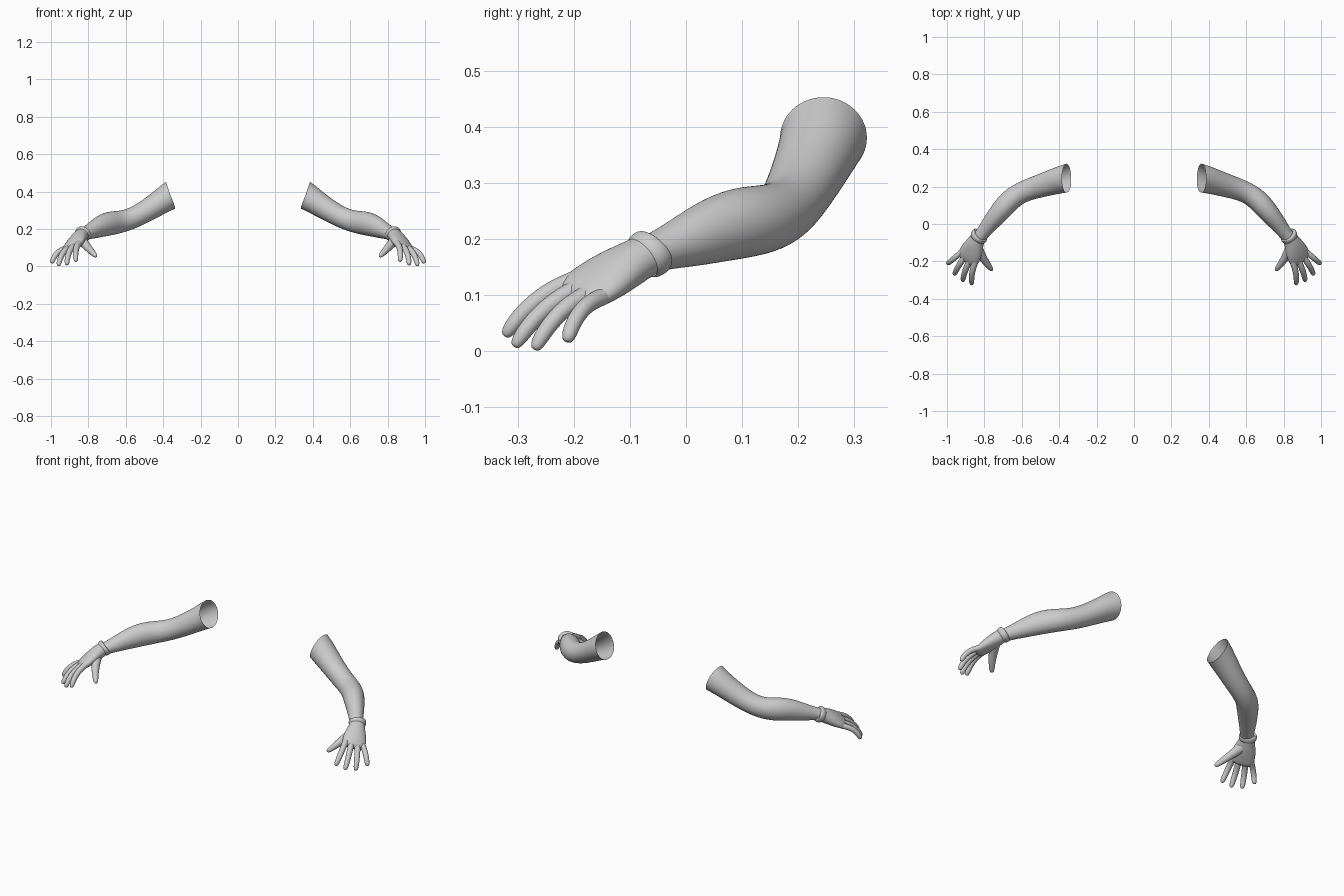
import bpy, bmesh, math
from mathutils import Vector

if "Cube" in bpy.data.objects:
    bpy.data.objects.remove(bpy.data.objects["Cube"])

grey = bpy.data.materials.new("plain_grey")
grey.diffuse_color = (0.6, 0.6, 0.6, 1)
grey.use_nodes = True
grey.node_tree.nodes["Principled BSDF"].inputs["Base Color"].default_value = grey.diffuse_color


def loft(name, rings, side=None, sides=14, cap=False, first=None):
    """Skin elliptical rings (x, y, z, half width, half height) and mirror them over x."""
    bm = bmesh.new()
    centres = [Vector(r[:3]) for r in rings]
    loops = []
    for i, r in enumerate(rings):
        t = (centres[min(i + 1, len(rings) - 1)] - centres[max(i - 1, 0)]).normalized()
        if i == 0 and first:
            t = Vector(first).normalized()
        s = Vector(side) if side else Vector((-t.y, t.x, 0))
        s = (s - t * s.dot(t)).normalized()
        u = s.cross(t).normalized()
        loops.append([bm.verts.new(centres[i] + s * (r[3] * math.cos(a)) + u * (r[4] * math.sin(a)))
                      for a in (2 * math.pi * k / sides for k in range(sides))])
    for a, b in zip(loops, loops[1:]):
        for k in range(sides):
            n = (k + 1) % sides
            bm.faces.new((a[k], a[n], b[n], b[k]))
    if cap:
        bm.faces.new(loops[-1])
    bmesh.ops.recalc_face_normals(bm, faces=bm.faces)
    # Make sure the skin faces away from its centre line
    f = bm.faces[sides * (len(rings) // 2 - 1)]
    c = (centres[len(rings) // 2 - 1] + centres[len(rings) // 2]) / 2
    if f.normal.dot(f.calc_center_median() - c) < 0:
        bmesh.ops.reverse_faces(bm, faces=bm.faces)
    for f in bm.faces:
        f.smooth = True
    me = bpy.data.meshes.new(name)
    bm.to_mesh(me)
    bm.free()
    me.materials.append(grey)
    ob = bpy.data.objects.new(name, me)
    bpy.context.collection.objects.link(ob)
    m = ob.modifiers.new("mirror", 'MIRROR')
    m.use_mirror_merge = False
    ob.modifiers.new("smooth", 'SUBSURF').levels = 2
    ob.modifiers["smooth"].render_levels = 2
    return ob


def digit(name, base, tip, r0, r1, bulge, side):
    """A bent, round-tipped finger."""
    base, tip = Vector(base), Vector(tip)
    rings = []
    for t, f in ((0, 1), (.25, 1), (.5, 1), (.72, 1), (.88, .97), (.97, .75), (1, .35)):
        p = base.lerp(tip, t) + Vector(bulge) * (4 * t * (1 - t))
        r = (r0 + (r1 - r0) * t) * f
        rings.append((*p, r, r))
    loft(name, rings, side, 10, True)


# Bare arm, open at the shoulder and running into the glove
loft("arm", [
    (.361, .245, .380, .080, .079),
    (.375, .241, .370, .077, .075),
    (.430, .226, .334, .071, .066),
    (.520, .198, .278, .062, .059),
    (.590, .175, .247, .058, .058),
    (.645, .143, .235, .059, .063),
    (.690, .098, .229, .060, .066),
    (.730, .050, .216, .054, .061),
    (.772, .000, .196, .046, .049),
    (.805, -.045, .180, .038, .037),
    (.835, -.080, .166, .035, .033),
], first=(.95, 0, -.32))

# Rolled glove hem around the wrist
across = (.80, .50, -.33)
loft("glove_hem", [
    (.835, -.078, .167, .034, .032),
    (.824, -.060, .178, .038, .035),
    (.822, -.056, .180, .045, .042),
    (.826, -.062, .176, .049, .045),
    (.833, -.073, .169, .048, .044),
    (.837, -.079, .165, .042, .038),
], across, 18, first=(.35, -.75, -.5))

# Palm and back of the hand
loft("hand", [
    (.829, -.067, .173, .041, .037),
    (.840, -.086, .163, .043, .038),
    (.853, -.112, .149, .053, .038),
    (.868, -.145, .130, .064, .034),
    (.882, -.173, .113, .066, .028),
    (.891, -.192, .100, .062, .022),
    (.896, -.204, .092, .048, .012),
], across, 18, True)

# Four fingers fanned from the knuckles
bend = (.010, -.008, .014)
knuckle = Vector((.884, -.172, .112))
step = Vector(across).normalized()
for name, off, tip, r in (
        ("index_finger", -.046, (.866, -.323, .026), .0185),
        ("middle_finger", -.016, (.915, -.306, .007), .0185),
        ("ring_finger", .016, (.960, -.270, .002), .018),
        ("little_finger", .046, (.996, -.212, .016), .0165)):
    digit(name, knuckle + step * off, tip, r, .0145, bend, across)

# Thumb spread away from the fingers
digit("thumb", (.838, -.125, .142), (.757, -.248, .052), .030, .0135, (.004, -.004, .002), across)
